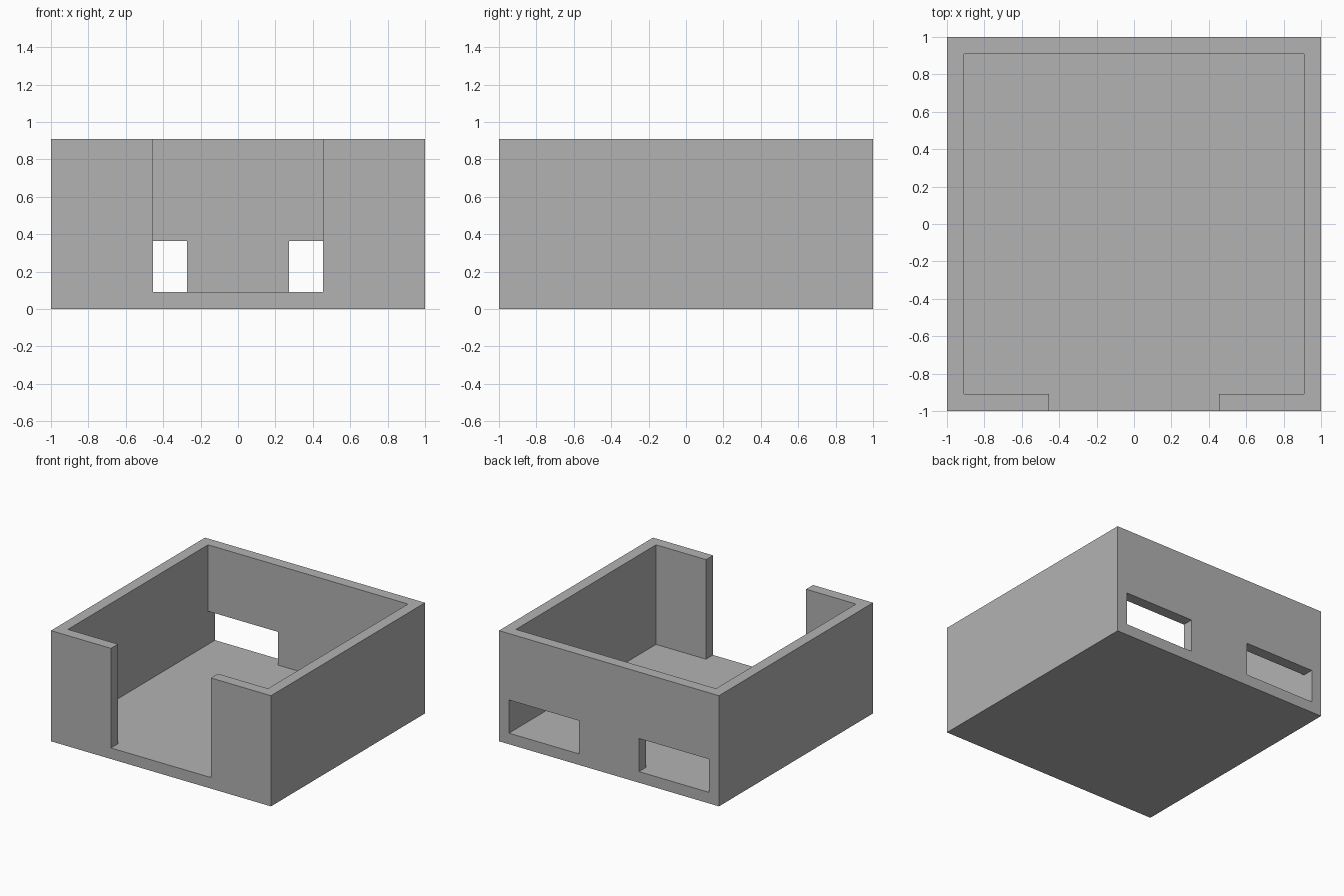
import bpy
import bmesh

if "Cube" in bpy.data.objects:
    bpy.data.objects.remove(bpy.data.objects["Cube"], do_unlink=True)

UNIT = 1 / 11            # wall and floor thickness
HEIGHT = 10 * UNIT
INNER = 10 * UNIT        # half width of the room
DOOR = 5 * UNIT          # half width of the doorway
WINDOW_NEAR = 3 * UNIT   # window edge closest to the centre
WINDOW_TOP = 4 * UNIT

grey = bpy.data.materials.new("plain_grey")
grey.use_nodes = True
colour = (0.448, 0.448, 0.448, 1)
grey.diffuse_color = colour
grey.node_tree.nodes["Principled BSDF"].inputs["Base Color"].default_value = colour


def prism(name, outline, bottom, top):
    """Extrude a counter-clockwise plan outline between two heights."""
    bm = bmesh.new()
    base = bm.faces.new([bm.verts.new((x, y, bottom)) for x, y in outline])
    raised = bmesh.ops.extrude_face_region(bm, geom=[base], use_keep_orig=True)
    verts = [v for v in raised["geom"] if isinstance(v, bmesh.types.BMVert)]
    bmesh.ops.translate(bm, verts=verts, vec=(0, 0, top - bottom))
    bmesh.ops.recalc_face_normals(bm, faces=bm.faces)
    mesh = bpy.data.meshes.new(name)
    bm.to_mesh(mesh)
    bm.free()
    mesh.materials.append(grey)
    obj = bpy.data.objects.new(name, mesh)
    bpy.context.collection.objects.link(obj)
    return obj


def rectangle(x0, x1, y0, y1):
    return [(x0, y0), (x1, y0), (x1, y1), (x0, y1)]


# Solid block that becomes the open-topped room
room = prism("room_shell", rectangle(-1, 1, -1, 1), 0, HEIGHT)

# Room interior joined to the front doorway
half = [(DOOR, -1.2), (DOOR, -INNER), (INNER, -INNER), (INNER, INNER)]
interior = half + [(-x, y) for x, y in reversed(half)]
cutters = [prism("interior_cutter", interior, UNIT, HEIGHT + 0.2)]

# Two low windows in the back wall
for side, x0, x1 in (("left", WINDOW_NEAR, INNER), ("right", -INNER, -WINDOW_NEAR)):
    cutters.append(prism(side + "_window_cutter",
                         rectangle(x0, x1, 0.5, 1.2), UNIT, WINDOW_TOP))

# Cut the openings, then drop the cutters
for cutter in cutters:
    cutter.hide_render = True
    mod = room.modifiers.new(cutter.name, 'BOOLEAN')
    mod.operation = 'DIFFERENCE'
    mod.solver = 'EXACT'
    mod.object = cutter
bpy.context.view_layer.objects.active = room
for cutter in cutters:
    bpy.ops.object.modifier_apply(modifier=cutter.name)
    bpy.data.objects.remove(cutter, do_unlink=True)
